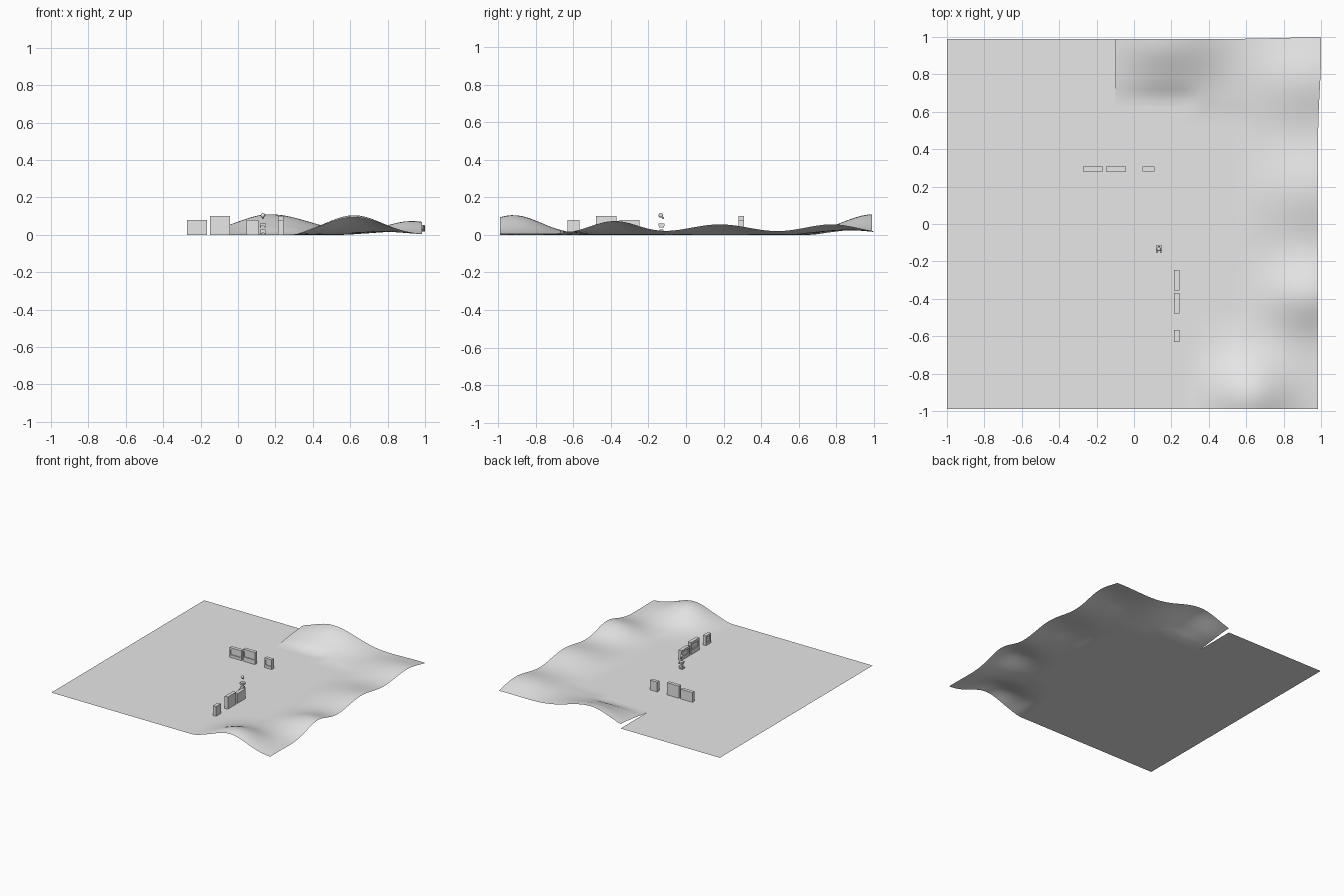
import bpy, bmesh, math
from mathutils import Matrix, Vector

if "Cube" in bpy.data.objects:
    bpy.data.objects.remove(bpy.data.objects["Cube"])

grey = bpy.data.materials.new("plain_grey")
grey.diffuse_color = (0.8, 0.8, 0.8, 1)
grey.use_nodes = True
grey.node_tree.nodes["Principled BSDF"].inputs["Base Color"].default_value = grey.diffuse_color


def finish(name, bm, matrix=None, smooth=False):
    if matrix:
        bm.transform(matrix)
    me = bpy.data.meshes.new(name)
    bm.to_mesh(me)
    bm.free()
    me.materials.append(grey)
    for p in me.polygons:
        p.use_smooth = smooth
    ob = bpy.data.objects.new(name, me)
    bpy.context.collection.objects.link(ob)
    return ob


def box(bm, x0, x1, y0, y1, z0, z1):
    m = Matrix.Translation(((x0 + x1) / 2, (y0 + y1) / 2, (z0 + z1) / 2)) \
        @ Matrix.Diagonal((x1 - x0, y1 - y0, z1 - z0, 1))
    return bmesh.ops.create_cube(bm, size=1, matrix=m)["verts"]


def smoothstep(t):
    t = max(0.0, min(1.0, t))
    return t * t * (3 - 2 * t)


# Layout shared by the flat ground and the hills
XS = [-1.0, -0.1, 0.26, 0.53, 0.985]
YS = [-0.99, -0.45, 0.54, 0.63, 0.99]


def is_flat(x, y):
    return x < -0.1 or (x < 0.26 and y < 0.63) or (x < 0.53 and -0.45 < y < 0.54)


# Hill bumps: x, y, height, width left, width right, depth
BUMPS = [(0.17, 1.0, 0.110, 0.18, 0.22, 0.17),
         (0.62, -0.92, 0.105, 0.15, 0.15, 0.15),
         (0.93, -0.38, 0.074, 0.15, 0.15, 0.13),
         (0.95, 0.18, 0.056, 0.20, 0.20, 0.17),
         (0.92, 0.77, 0.056, 0.20, 0.20, 0.15)]


def height(x, y):
    z = sum(h * math.exp(-0.5 * (((x - bx) / (wl if x < bx else wr)) ** 2 + ((y - by) / d) ** 2))
            for bx, by, h, wl, wr, d in BUMPS)
    # fade to nothing where the hills meet the flat ground
    dist = min(math.hypot(max(x - 0.26, 0), max(y - 0.63, 0)),
               math.hypot(max(x - 0.53, 0), max(y - 0.54, -0.45 - y, 0)))
    return z * smoothstep(dist / 0.13)


def subdivide(stops, step):
    out = [stops[0]]
    for a, b in zip(stops, stops[1:]):
        n = max(1, round((b - a) / step))
        out += [a + (b - a) * i / n for i in range(1, n + 1)]
    return out


def sheet(name, step, flat):
    xs, ys = subdivide(XS, step), subdivide(YS, step)
    bm, made = bmesh.new(), {}

    def vert(x, y):
        if (x, y) not in made:
            if flat:
                p = (x, y, 0)
            else:
                # the far right corner spreads slightly outwards
                k = smoothstep((x - 0.53) / 0.45) * smoothstep((y - 0.5) / 0.4)
                p = (x + 0.015 * k, y + 0.008 * k, height(x, y))
            made[(x, y)] = bm.verts.new(p)
        return made[(x, y)]

    for x0, x1 in zip(xs, xs[1:]):
        for y0, y1 in zip(ys, ys[1:]):
            if is_flat((x0 + x1) / 2, (y0 + y1) / 2) == flat:
                bm.faces.new([vert(x0, y0), vert(x1, y0), vert(x1, y1), vert(x0, y1)])
    return finish(name, bm, smooth=not flat)


sheet("flat_ground", 5, True)
sheet("rolling_hills", 0.03, False)


# Display blocks with a recessed front panel, facing -y
def block(name, x0, x1, h, px, pz0, pz1, matrix):
    bm = bmesh.new()
    box(bm, x0, x1, -0.014, 0.014, 0, h)
    bm.normal_update()
    front = min(bm.faces, key=lambda f: f.calc_center_median().y)
    bmesh.ops.inset_region(bm, faces=[front], thickness=px)
    for v in front.verts:
        v.co.z = pz0 if v.co.z < h / 2 else pz1
    ext = bmesh.ops.extrude_discrete_faces(bm, faces=[front])["faces"][0]
    bmesh.ops.translate(bm, verts=ext.verts[:], vec=(0, 0.008, 0))
    finish(name, bm, matrix)


def block_row(prefix, matrix):
    block(prefix + "_low_block", -0.273, -0.165, 0.08, 0.013, 0.022, 0.064, matrix)
    block(prefix + "_tall_block", -0.150, -0.042, 0.10, 0.013, 0.036, 0.080, matrix)
    block(prefix + "_narrow_block", 0.046, 0.110, 0.08, 0.010, 0.022, 0.064, matrix)


block_row("back", Matrix.Translation((0, 0.294, 0)))
block_row("side", Matrix.Translation((0.228, -0.520, 0)) @ Matrix.Rotation(-math.pi / 2, 4, 'Z'))

# Small figure between the rows
at = Matrix.Translation((0.133, -0.130, 0))
bm = bmesh.new()
for s in (-1, 1):
    box(bm, s * 0.010 - 0.005, s * 0.010 + 0.005, -0.024, 0.010, 0.0, 0.010)
box(bm, -0.013, 0.013, -0.010, 0.010, 0.010, 0.028)
finish("figure_base", bm, at)

bm = bmesh.new()
box(bm, -0.016, 0.016, -0.015, 0.015, 0.048, 0.060)
for s in (-1, 1):
    box(bm, s * 0.013 - 0.003, s * 0.013 + 0.003, -0.014, 0.014, 0.040, 0.048)
finish("figure_body", bm, at)

bm = bmesh.new()
bmesh.ops.create_uvsphere(bm, u_segments=12, v_segments=8, radius=0.012,
                          matrix=Matrix.Translation((0, -0.004, 0.104)))
box(bm, -0.006, 0.006, 0.002, 0.012, 0.084, 0.096)
finish("floating_head", bm, at)
